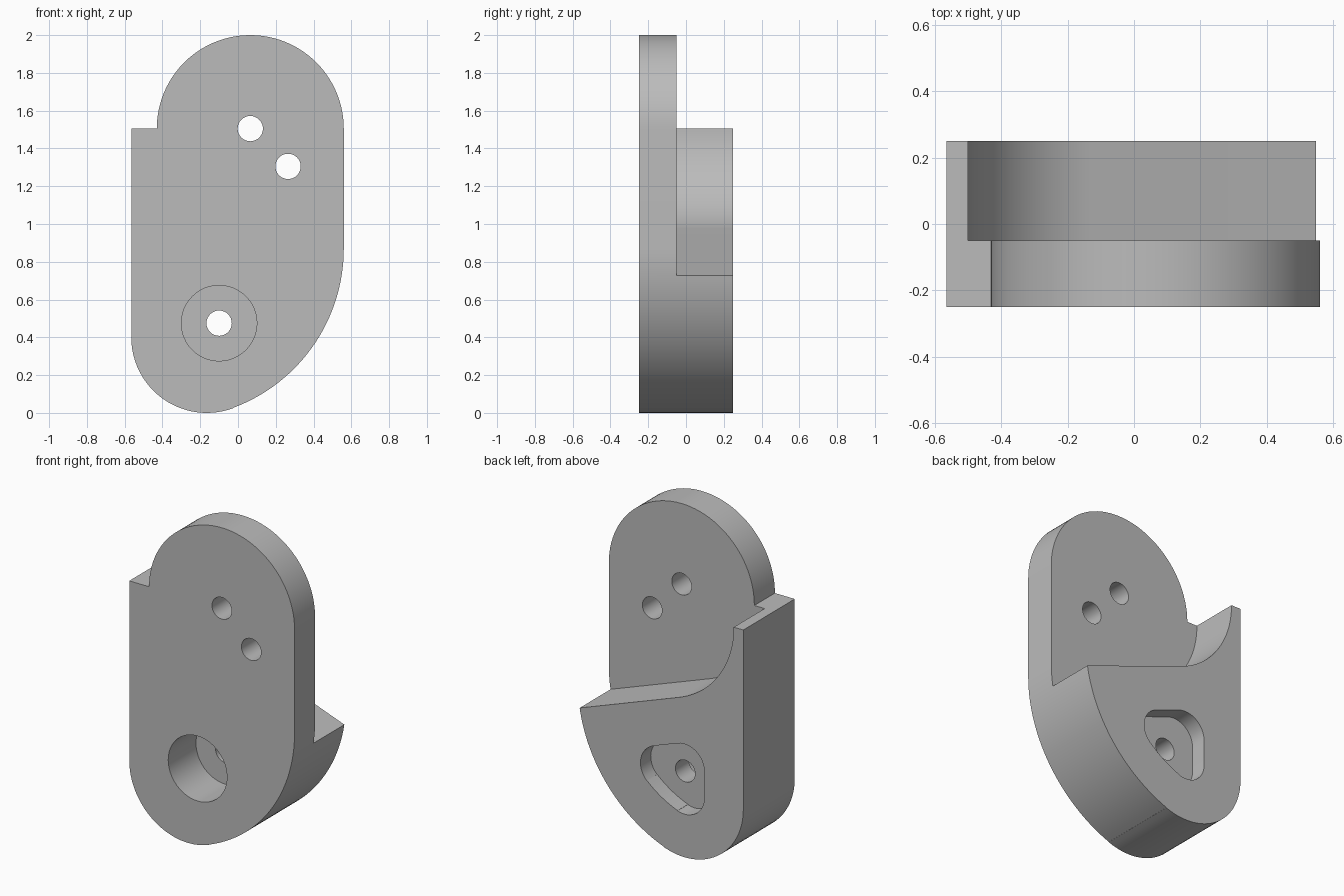
import bpy, bmesh
from math import radians, sin, cos, tan

cube = bpy.data.objects.get("Cube")
if cube:
    bpy.data.objects.remove(cube, do_unlink=True)


def arc(cx, cz, r, start, end, n=24):
    """Points along an arc in the x-z plane, angles in degrees."""
    angles = [radians(start + (end - start) * i / n) for i in range(n + 1)]
    return [(cx + r * cos(a), cz + r * sin(a)) for a in angles]


def prism(name, outline, y0, y1):
    """Extrude an x-z outline from y0 to y1."""
    bm = bmesh.new()
    face = bm.faces.new([bm.verts.new((x, y0, z)) for x, z in outline])
    new = bmesh.ops.extrude_face_region(bm, geom=[face])["geom"]
    moved = [v for v in new if isinstance(v, bmesh.types.BMVert)]
    bmesh.ops.translate(bm, verts=moved, vec=(0, y1 - y0, 0))
    bmesh.ops.remove_doubles(bm, verts=bm.verts, dist=0.0005)
    bmesh.ops.recalc_face_normals(bm, faces=bm.faces)
    mesh = bpy.data.meshes.new(name)
    bm.to_mesh(mesh)
    bm.free()
    obj = bpy.data.objects.new(name, mesh)
    bpy.context.collection.objects.link(obj)
    return obj


def cut(obj, cutter):
    cutter.hide_render = True
    bpy.context.view_layer.objects.active = obj
    mod = obj.modifiers.new("cut", "BOOLEAN")
    mod.operation = "DIFFERENCE"
    mod.solver = "EXACT"
    mod.object = cutter
    bpy.ops.object.modifier_apply(modifier=mod.name)
    bpy.data.objects.remove(cutter, do_unlink=True)


PIVOT = (0.065, 1.505)
BOLT = (-0.1, 0.475)
FRONT, STEP, BACK = -0.25, -0.05, 0.25

# Full-depth body: round head, shoulder, sweeping lower right side
outline = arc(*PIVOT, 0.495, 0, 180, 48) + [(-0.565, PIVOT[1])]
outline += arc(-0.165, 0.4, 0.4, 180, 290.4)
outline += arc(-0.34, 0.87, 0.9, -69.6, 0, 32)
body = prism("bracket_body", outline, FRONT, BACK)

# Rear clearance: concave arc running into a sloping shelf
tilt = 20
clearance = arc(*PIVOT, 0.565, 180, 270 - tilt, 32)
x, z = clearance[-1]
clearance += [(0.8, z - (0.8 - x) * tan(radians(tilt))), (0.8, 2.2), (-0.5, 2.2)]
cut(body, prism("clearance_cutter", clearance, STEP, 0.4))

# Rear pocket following the block outline
corner = 0.135
pocket = arc(-0.165, 0.562, corner, 90 - tilt, 180, 12)
pocket += arc(-0.165, 0.4, corner, 180, 290.4, 12)
pocket += arc(-0.34, 0.87, 0.635, -69.6, -47.3, 12)
pocket += arc(0, 0.502, corner, -47.3, 90 - tilt, 12)
cut(body, prism("pocket_cutter", pocket, 0.15, 0.4))

# Counterbore from the front
cut(body, prism("counterbore_cutter", arc(*BOLT, 0.2, 0, 360, 48), -0.4, 0.02))

# Through holes
for centre in (PIVOT, (0.265, 1.305), BOLT):
    cut(body, prism("hole_cutter", arc(*centre, 0.067, 0, 360, 32), -0.4, 0.4))

# Plain grey finish
grey = bpy.data.materials.new("plain_grey")
colour = (0.5, 0.5, 0.5, 1)
grey.use_nodes = True
grey.diffuse_color = colour
grey.node_tree.nodes["Principled BSDF"].inputs["Base Color"].default_value = colour
body.data.materials.clear()
body.data.materials.append(grey)

bpy.ops.object.select_all(action="DESELECT")
body.select_set(True)
bpy.context.view_layer.objects.active = body
bpy.ops.object.shade_smooth_by_angle(angle=radians(25))
